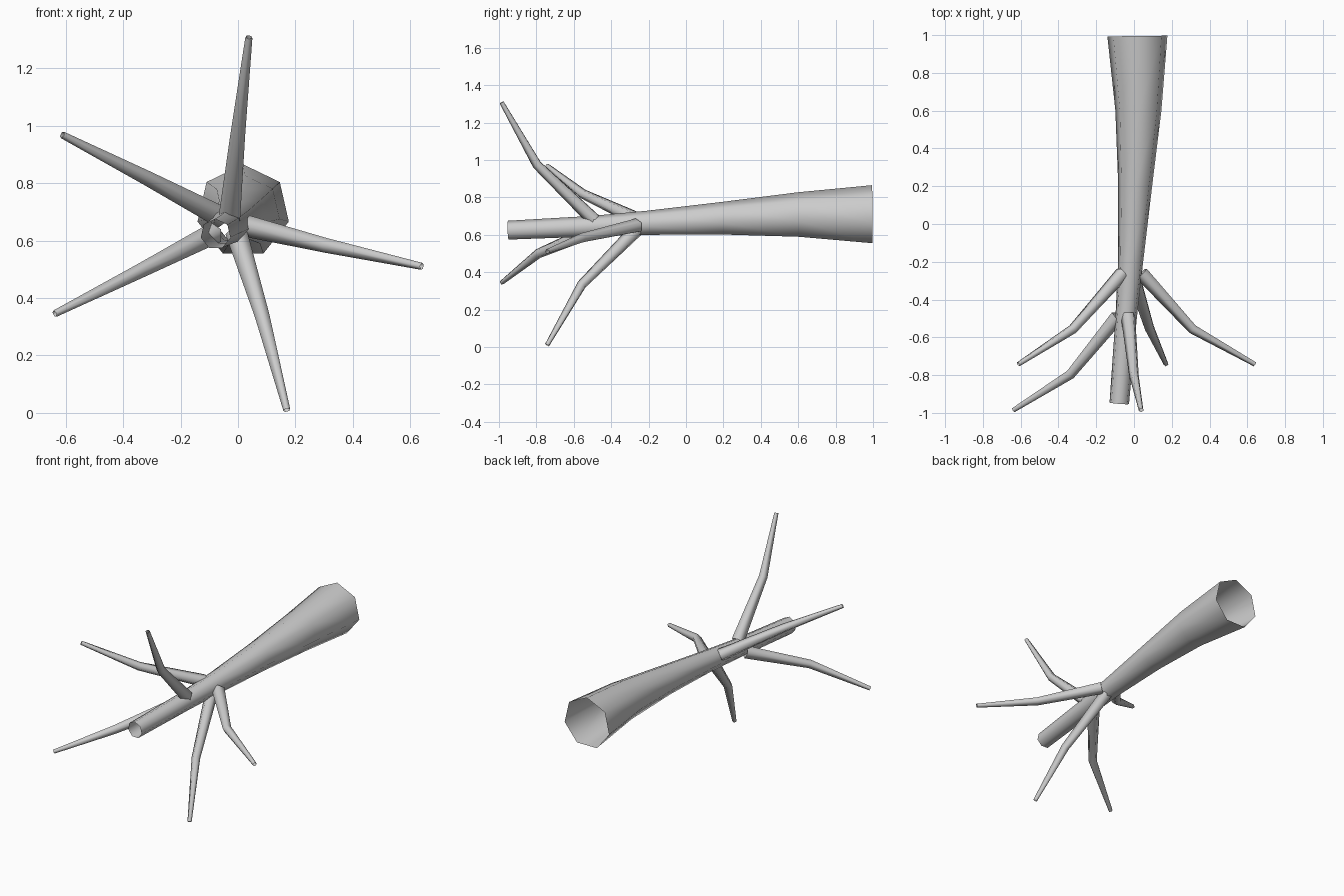
import bpy, bmesh, math
from mathutils import Vector

if "Cube" in bpy.data.objects:
    bpy.data.objects.remove(bpy.data.objects["Cube"])


def tube(name, rings, sides, up):
    """Open tapered tube through (x, y, z, radius) rings, smooth shaded."""
    pts = [Vector(r[:3]) for r in rings]
    bm = bmesh.new()
    loops = []
    for i, p in enumerate(pts):
        d = Vector()
        if i > 0:
            d += (p - pts[i - 1]).normalized()
        if i < len(pts) - 1:
            d += (pts[i + 1] - p).normalized()
        d.normalize()
        u = (up - d * up.dot(d)).normalized()
        v = d.cross(u)
        r = rings[i][3]
        loops.append([bm.verts.new(p + r * (u * math.cos(a) + v * math.sin(a)))
                      for a in (2 * math.pi * k / sides for k in range(sides))])
    for a, b in zip(loops, loops[1:]):
        for k in range(sides):
            n = (k + 1) % sides
            f = bm.faces.new((a[k], a[n], b[n], b[k]))
            f.smooth = True
    me = bpy.data.meshes.new(name)
    bm.to_mesh(me)
    bm.free()
    ob = bpy.data.objects.new(name, me)
    bpy.context.collection.objects.link(ob)
    return ob


# Trunk: seven-sided, lying along y, flared at the back
tube("trunk", [
    (0.018, 0.995, 0.702, 0.163),
    (0.023, 0.60, 0.702, 0.125),
    (0.006, 0.20, 0.684, 0.092),
    (-0.018, -0.20, 0.661, 0.068),
    (-0.042, -0.50, 0.643, 0.058),
    (-0.078, -0.95, 0.622, 0.053),
], 7, Vector((0, 0, 1)))

# Branches: base, bend and tip of each
branches = {
    "branch_up": [(-0.03, -0.49, 0.68), (0.0, -0.795, 0.975), (0.038, -0.985, 1.308)],
    "branch_lower_left": [(-0.085, -0.49, 0.625), (-0.335, -0.795, 0.497), (-0.638, -0.985, 0.345)],
    "branch_upper_left": [(-0.06, -0.26, 0.682), (-0.322, -0.555, 0.82), (-0.612, -0.742, 0.968)],
    "branch_right": [(0.04, -0.26, 0.648), (0.31, -0.555, 0.582), (0.64, -0.742, 0.51)],
    "branch_down": [(-0.005, -0.265, 0.625), (0.085, -0.555, 0.335), (0.17, -0.742, 0.01)],
}
for name, path in branches.items():
    tube(name, [(*p, r) for p, r in zip(path, (0.04, 0.027, 0.013))],
         5, Vector((0, -1, 0)))
